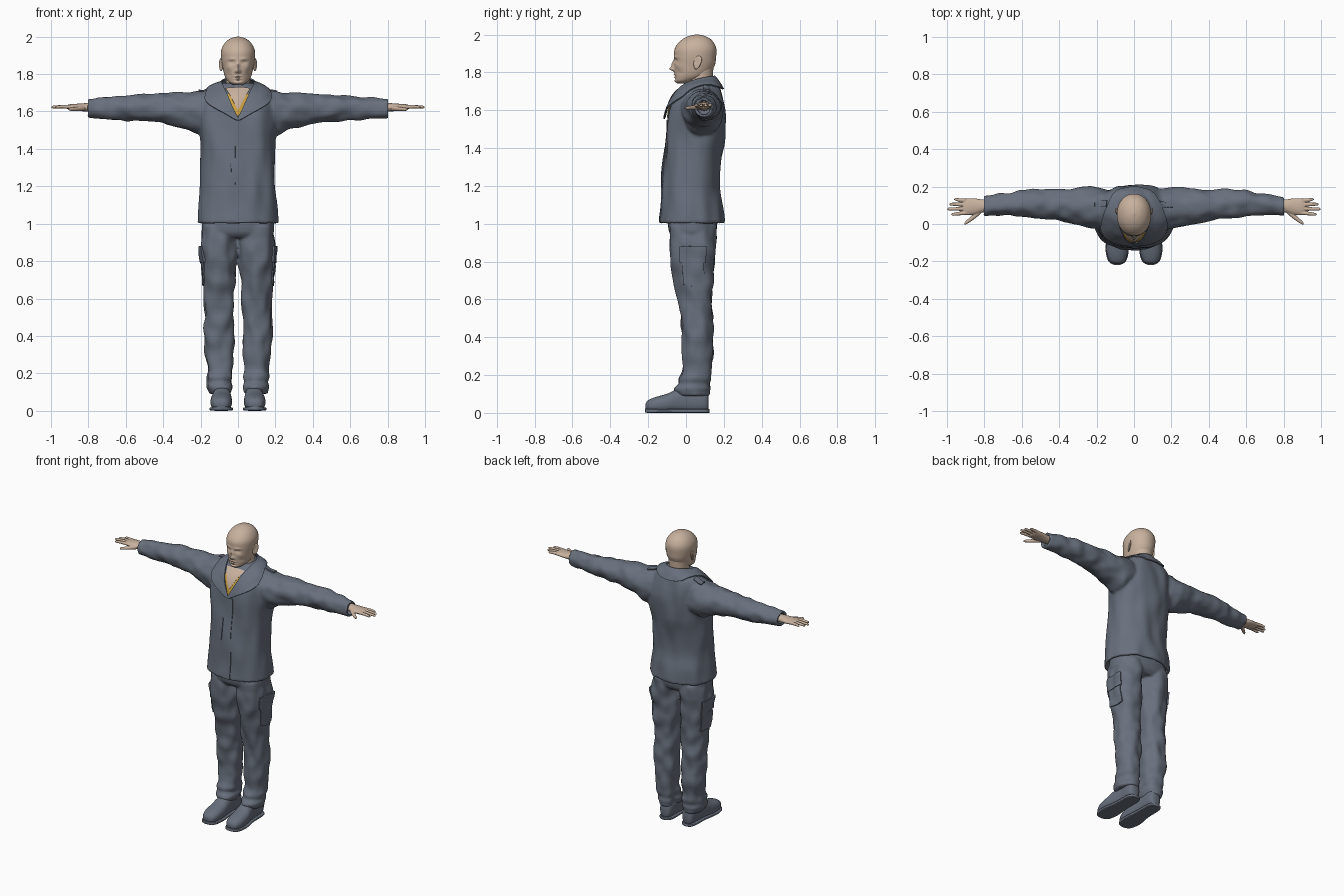
import bpy, bmesh, math
from mathutils import Vector, noise

old = bpy.data.objects.get("Cube")
if old:
    bpy.data.objects.remove(old, do_unlink=True)


def material(name, rgb):
    m = bpy.data.materials.new(name)
    m.use_nodes = True
    m.diffuse_color = (*rgb, 1)
    bsdf = next(n for n in m.node_tree.nodes if n.type == 'BSDF_PRINCIPLED')
    bsdf.inputs["Base Color"].default_value = (*rgb, 1)
    bsdf.inputs["Roughness"].default_value = 0.8
    return m


CLOTH = material("slate cloth", (0.138, 0.162, 0.205))
SKIN = material("skin", (0.58, 0.44, 0.34))
YELLOW = material("yellow shirt", (0.62, 0.36, 0.05))


def spline(keys, steps):
    """Catmull-Rom through tuples of equal length."""
    out = []
    for i in range(len(keys) - 1):
        p0, p1 = keys[max(i - 1, 0)], keys[i]
        p2, p3 = keys[i + 1], keys[min(i + 2, len(keys) - 1)]
        for s in range(steps):
            t = s / steps
            out.append(tuple(0.5 * (2 * b + (c - a) * t + (2 * a - 5 * b + 4 * c - d) * t * t
                                    + (3 * b - a - 3 * c + d) * t ** 3)
                             for a, b, c, d in zip(p0, p1, p2, p3)))
    return out + [keys[-1]]


def loft(bm, axis, keys, n=40, power=2.0, steps=5, side=1, lip=(), wrinkle=0.0, freq=(14, 14, 14)):
    """Closed tube; keys are (position, centre a, centre b, radius a, radius b)."""
    rings = []
    for t, a, b, ra, rb in spline(keys, steps) + list(lip):
        ring = []
        for k in range(n):
            ang = 2 * math.pi * k / n
            c, s = math.cos(ang), math.sin(ang)
            u = math.copysign(abs(c) ** (2 / power), c)
            v = math.copysign(abs(s) ** (2 / power), s)
            w = 0
            if wrinkle:
                p = (t, a + ra * u, b + rb * v)
                w = wrinkle * noise.noise(Vector([q * f for q, f in zip(p, freq)]) + Vector((side * 7, 3, 5)))
            u, v = a + ra * u + w * c, b + rb * v + w * s
            co = {'Z': (u, v, t), 'X': (t, u, v), 'Y': (u, t, v)}[axis]
            ring.append(bm.verts.new((co[0] * side, co[1], co[2])))
        rings.append(ring)
    for r0, r1 in zip(rings, rings[1:]):
        for k in range(n):
            bm.faces.new((r0[k], r0[(k + 1) % n], r1[(k + 1) % n], r1[k]))
    bm.faces.new(rings[0])
    bm.faces.new(rings[-1])


def finish(name, bm, mat, mods=(), angle=50, recalc=True):
    """Turn a bmesh into an object, bake its modifiers and smooth it."""
    if recalc:
        bmesh.ops.recalc_face_normals(bm, faces=bm.faces)
    me = bpy.data.meshes.new(name)
    bm.to_mesh(me)
    bm.free()
    ob = bpy.data.objects.new(name, me)
    bpy.context.collection.objects.link(ob)
    me.materials.append(mat)
    for kind, props in mods:
        m = ob.modifiers.new(kind, kind)
        for k, v in props.items():
            setattr(m, k, v)
    if mods:
        bpy.context.view_layer.update()
        baked = bpy.data.meshes.new_from_object(ob.evaluated_get(bpy.context.evaluated_depsgraph_get()))
        ob.modifiers.clear()
        ob.data = baked
        if not baked.materials:
            baked.materials.append(mat)
    bpy.ops.object.select_all(action='DESELECT')
    ob.select_set(True)
    bpy.context.view_layer.objects.active = ob
    bpy.ops.object.shade_smooth_by_angle(angle=math.radians(angle))
    return ob


def fused(voxel, iterations):
    return [('REMESH', dict(mode='VOXEL', voxel_size=voxel)),
            ('SMOOTH', dict(factor=0.5, iterations=iterations))]


def sheet(rows):
    bm = bmesh.new()
    grid = [[bm.verts.new(p) for p in row] for row in rows]
    for r0, r1 in zip(grid, grid[1:]):
        for i in range(len(r0) - 1):
            bm.faces.new((r0[i], r0[i + 1], r1[i + 1], r1[i]))
    return bm


def patch(name, corners, target, mat, offset=0.002, thick=0.005, n=16):
    """Four-cornered plate laid on a target surface."""
    a, b, c, d = map(Vector, corners)
    rows = [[a.lerp(b, i / n).lerp(d.lerp(c, i / n), j / n) for i in range(n + 1)] for j in range(n + 1)]
    return finish(name, sheet(rows), mat, [
        ('SHRINKWRAP', dict(target=target, wrap_method='NEAREST_SURFACEPOINT',
                            wrap_mode='ABOVE_SURFACE', offset=offset)),
        ('SOLIDIFY', dict(thickness=thick, offset=0))], recalc=False)


# Jacket: body and hollow-ended sleeves fused together
bm = bmesh.new()
loft(bm, 'Z', [(1.0, 0, .03, .215, .17), (1.1, 0, .028, .21, .162), (1.2, 0, .025, .2, .152),
               (1.35, 0, .035, .195, .153), (1.45, 0, .048, .198, .158), (1.55, 0, .056, .212, .156),
               (1.62, 0, .06, .21, .147), (1.68, 0, .068, .195, .126), (1.725, 0, .08, .15, .1),
               (1.752, 0, .085, .085, .075)][::-1], n=64, power=2.3,
     lip=[(1.0, 0, .03, .195, .15), (1.03, 0, .03, .195, .15)], wrinkle=.014, freq=(5, 13, 13))
for s in (1, -1):
    loft(bm, 'X', [(.08, .08, 1.6, .09, .1), (.2, .085, 1.592, .112, .118), (.27, .09, 1.6, .103, .1),
                   (.4, .1, 1.616, .084, .08), (.5, .106, 1.618, .078, .071), (.6, .11, 1.618, .069, .066),
                   (.7, .104, 1.618, .058, .057), (.805, .096, 1.619, .052, .05)], side=s,
         lip=[(.805, .096, 1.619, .036, .034), (.76, .096, 1.619, .036, .034)],
         wrinkle=.012, freq=(16, 18, 18))
jacket = finish("jacket", bm, CLOTH, fused(.009, 4))

# Trousers: hips and legs fused together, bunched over the shoes
bm = bmesh.new()
loft(bm, 'Z', [(1.04, 0, .035, .19, .13), (.99, 0, .035, .193, .13), (.95, 0, .035, .19, .122),
               (.925, 0, .035, .16, .1)], n=56, power=2.4)
for s in (1, -1):
    loft(bm, 'Z', [(.99, .098, .037, .09, .12), (.9, .101, .035, .097, .123), (.8, .101, .035, .094, .117),
                   (.7, .101, .042, .088, .102), (.6, .1, .048, .081, .089), (.5, .102, .055, .08, .084),
                   (.4, .102, .062, .079, .082), (.3, .1, .062, .073, .08), (.22, .098, .058, .066, .077),
                   (.18, .097, .05, .07, .086), (.155, .097, .048, .063, .082), (.13, .096, .04, .069, .094),
                   (.11, .095, .038, .062, .09), (.09, .095, .045, .058, .082)], side=s, power=2.15,
         wrinkle=.016, freq=(11, 16, 16))
trousers = finish("trousers", bm, CLOTH, fused(.008, 3))

# Collar and lapels: one band from the front point around the neck
inner = [(0, -.108, 1.565), (.025, -.1, 1.615), (.052, -.07, 1.68), (.08, -.015, 1.74), (.092, .06, 1.765),
         (.062, .135, 1.778), (0, .158, 1.782)]
outer = [(0, -.118, 1.545), (.07, -.112, 1.59), (.135, -.095, 1.622), (.195, -.03, 1.665), (.145, .07, 1.725),
         (.09, .185, 1.715), (0, .205, 1.71)]


def both(path):
    return path + [(-x, y, z) for x, y, z in path[-2::-1]]


middle = [tuple((a + b) / 2 + d for a, b, d in zip(p, q, (0, 0, .008))) for p, q in zip(inner, outer)]
finish("collar", sheet([both(inner), both(middle), both(outer)]), CLOTH, [
    ('SUBSURF', dict(levels=3)),
    ('SHRINKWRAP', dict(target=jacket, wrap_mode='OUTSIDE', offset=.008)),
    ('SOLIDIFY', dict(thickness=.007, offset=0))], recalc=False)

# Shirt and bare chest in the open neck
patch("shirt_front", [(-.004, -.11, 1.56), (.004, -.11, 1.56), (.07, -.06, 1.7), (-.07, -.06, 1.7)],
      jacket, YELLOW, .002, .003)
patch("bare_chest", [(-.003, -.1, 1.612), (.003, -.1, 1.612), (.07, -.03, 1.735), (-.07, -.03, 1.735)],
      jacket, SKIN, .005, .003)

# Jacket trim
patch("front_placket", [(-.016, -.15, 1.003), (.035, -.15, 1.003), (.03, -.13, 1.55), (-.012, -.13, 1.55)],
      jacket, CLOTH, .002, .006)
patch("chest_zip", [(-.047, -.14, 1.26), (-.038, -.14, 1.26), (-.034, -.14, 1.41), (-.042, -.14, 1.41)],
      jacket, CLOTH, .002, .006)
for s, label in ((1, "left"), (-1, "right")):
    patch(label + "_shoulder_strap", [(s * .15, .09, 1.74), (s * .21, .09, 1.71), (s * .21, .13, 1.71),
          (s * .15, .13, 1.74)], jacket, CLOTH, .003, .008)
    # Cargo pocket with flap
    for part, lo, hi, y0, y1, off, th in (("pocket", .67, .81, -.035, .11, .001, .012),
                                          ("pocket_flap", .79, .88, -.05, .118, .006, .01)):
        patch(f"{label}_cargo_{part}", [(s * .22, y0, lo), (s * .22, y1, lo), (s * .22, y1, hi),
              (s * .22, y0, hi)], trousers, CLOTH, off, th)

# Head: profile loft with modelled features
bm = bmesh.new()
loft(bm, 'Z', [(1.742, 0, -.015, .025, .03), (1.755, 0, -.003, .047, .053), (1.775, 0, .022, .064, .08),
               (1.8, 0, .035, .074, .096), (1.84, 0, .045, .083, .108), (1.88, 0, .048, .09, .111),
               (1.92, 0, .05, .091, .111), (1.95, 0, .053, .081, .098), (1.975, 0, .056, .062, .075),
               (1.992, 0, .058, .036, .043), (2.0, 0, .058, .006, .007)], n=96, steps=8, power=2.1)
# (x, z, spread x, spread z, push)
features = [(0, 1.818, .011, .011, .025), (0, 1.843, .008, .018, .013), (.013, 1.813, .006, .006, .006),
            (.033, 1.862, .015, .009, -.011), (.033, 1.861, .009, .005, .005), (.032, 1.881, .022, .006, .005),
            (0, 1.789, .018, .004, .006), (0, 1.782, .022, .002, -.003), (0, 1.775, .016, .004, .005),
            (0, 1.765, .02, .004, -.003), (0, 1.753, .018, .008, .006), (.05, 1.835, .014, .012, .004),
            (.052, 1.8, .014, .014, -.005)]
for v in bm.verts:
    if v.co.y < .03:
        x, _, z = v.co
        v.co.y -= sum(p * math.exp(-((abs(x) - fx) / sx) ** 2 - ((z - fz) / sz) ** 2)
                      for fx, fz, sx, sz, p in features)
finish("head", bm, SKIN, angle=60)

# Neck
bm = bmesh.new()
loft(bm, 'Z', [(1.66, 0, .07, .08, .08), (1.72, 0, .07, .066, .072), (1.77, 0, .076, .063, .066),
               (1.83, 0, .08, .066, .065)])
finish("neck", bm, SKIN)

for s, label in ((1, "left"), (-1, "right")):
    # Ear: flattened ball with a hollow outer face
    bm = bmesh.new()
    bmesh.ops.create_uvsphere(bm, u_segments=28, v_segments=20, radius=1)
    for v in bm.verts:
        x, y, z = v.co
        dip = .7 * math.exp(-((y + .15) / .45) ** 2 - ((z - .1) / .5) ** 2) if x > 0 else 0
        wide = .021 * (1 + .25 * z)
        v.co = (s * (.09 + (x - dip) * .009 + y * .008), .06 + y * wide + z * .006, 1.852 + z * .036)
    finish(label + "_ear", bm, SKIN, angle=70)

    # Hand: palm, four fingers and thumb fused together
    bm = bmesh.new()
    loft(bm, 'X', [(.74, .096, 1.622, .031, .026), (.81, .096, 1.622, .035, .023), (.85, .094, 1.623, .043, .019),
                   (.89, .092, 1.624, .045, .016), (.912, .092, 1.624, .038, .011)], n=28, side=s)
    for y0, y1, tip in ((.06, .052, .978), (.082, .08, .998), (.103, .106, .988), (.124, .131, .962)):
        loft(bm, 'X', [(.88, y0, 1.624, .0105, .011), (.93, (y0 + y1) / 2, 1.626, .0098, .0095),
                       (tip - .012, y1, 1.624, .008, .0075), (tip, y1, 1.623, .003, .003)], n=14, side=s)
    loft(bm, 'X', [(.82, .07, 1.618, .016, .014), (.85, .045, 1.615, .016, .012), (.88, .021, 1.613, .013, .01),
                   (.9, .006, 1.612, .009, .008), (.907, .001, 1.612, .003, .003)], n=14, side=s)
    finish(label + "_hand", bm, SKIN, fused(.0028, 2))

    # Shoe upper and sole
    bm = bmesh.new()
    loft(bm, 'Y', [(-.213, .09, .035, .018, .015), (-.2, .09, .037, .04, .03), (-.16, .09, .042, .055, .042),
                   (-.1, .089, .05, .057, .051), (-.05, .087, .062, .052, .062), (.02, .085, .07, .046, .072),
                   (.08, .085, .07, .045, .07), (.11, .085, .062, .036, .055), (.12, .085, .055, .018, .03)],
         side=s, power=2.3)
    for v in bm.verts:
        v.co.z = max(v.co.z, .012)
    finish(label + "_shoe", bm, CLOTH)
    bm = bmesh.new()
    loft(bm, 'Y', [(-.218, .09, .014, .018, .01), (-.2, .09, .011, .046, .011), (-.15, .09, .01, .061, .01),
                   (-.09, .089, .01, .06, .01), (-.02, .086, .01, .05, .01), (.07, .085, .01, .049, .01),
                   (.11, .085, .01, .04, .01), (.125, .085, .01, .018, .01)], side=s, power=5)
    finish(label + "_sole", bm, CLOTH)
